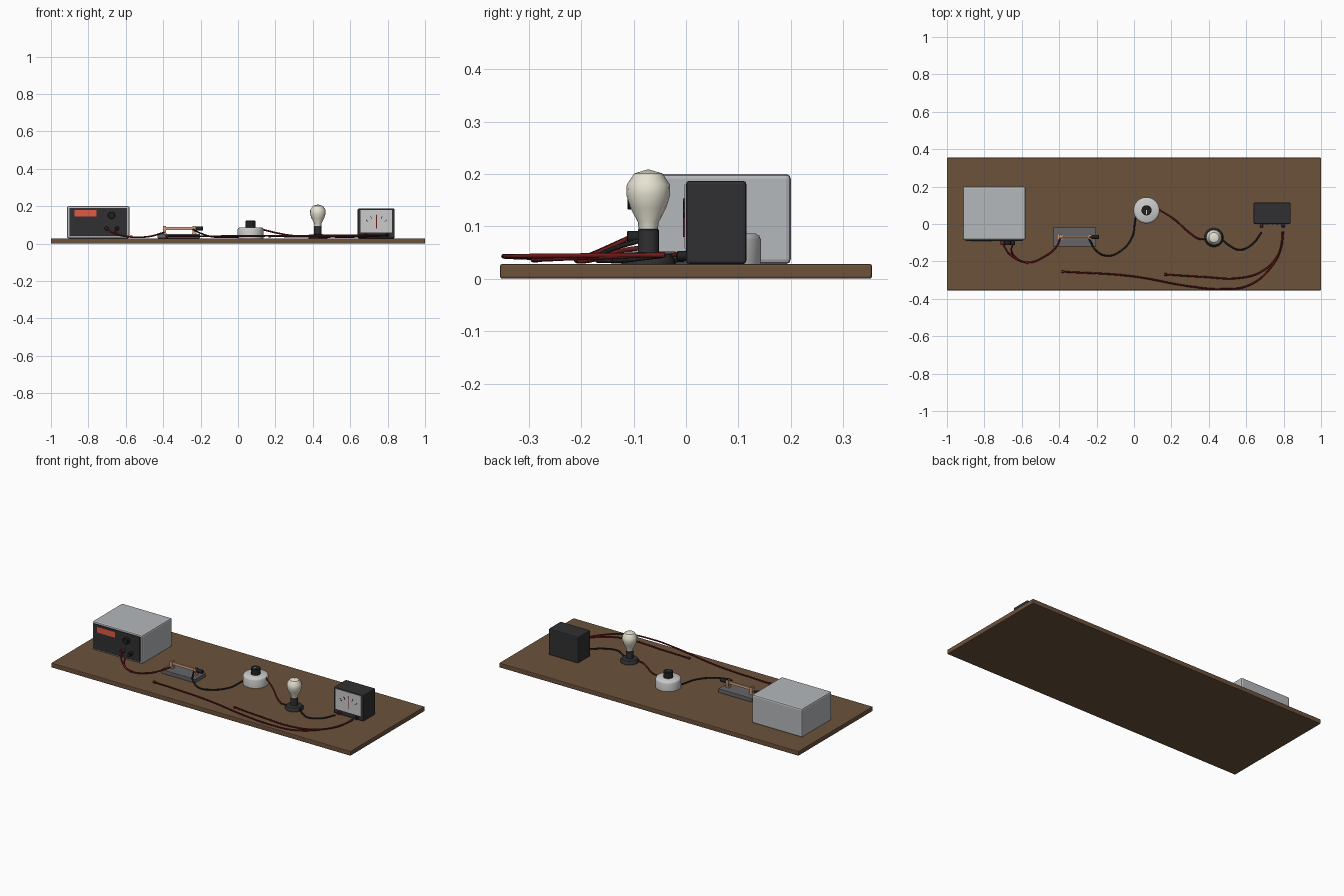
import bpy, bmesh, math
from mathutils import Matrix

if "Cube" in bpy.data.objects:
    bpy.data.objects.remove(bpy.data.objects["Cube"])

def mat(name, *c):
    m = bpy.data.materials.new(name)
    m.diffuse_color = (*c, 1)
    m.use_nodes = True
    m.node_tree.nodes["Principled BSDF"].inputs["Base Color"].default_value = m.diffuse_color
    return m

WOOD = mat("wood", 0.15, 0.085, 0.045)
SILVER = mat("silver", 0.46, 0.48, 0.5)
STONE = mat("slate", 0.13, 0.13, 0.14)
DARK = mat("dark", 0.03, 0.03, 0.032)
BLACK = mat("black", 0.015, 0.015, 0.015)
RED = mat("red", 0.15, 0.01, 0.01)
DISPLAY = mat("display", 0.75, 0.1, 0.06)
COPPER = mat("copper", 0.7, 0.36, 0.22)
WHITE = mat("white", 0.75, 0.75, 0.73)
GLASS = mat("glass", 0.8, 0.77, 0.65)

def finish(name, bm, m, smooth=False):
    bmesh.ops.recalc_face_normals(bm, faces=bm.faces)
    me = bpy.data.meshes.new(name)
    bm.to_mesh(me)
    bm.free()
    ob = bpy.data.objects.new(name, me)
    bpy.context.collection.objects.link(ob)
    me.materials.append(m)
    if smooth:
        bpy.ops.object.select_all(action='DESELECT')
        ob.select_set(True)
        bpy.context.view_layer.objects.active = ob
        bpy.ops.object.shade_smooth_by_angle(angle=math.radians(40))
    return ob

def box(name, x, y, z, m, bevel=0, tilt=0):
    """Box from (min, max) ranges, optionally tilted about y."""
    bm = bmesh.new()
    c = [(a + b) / 2 for a, b in (x, y, z)]
    s = [b - a for a, b in (x, y, z)]
    bmesh.ops.create_cube(bm, size=1, matrix=Matrix.Translation(c)
                          @ Matrix.Rotation(tilt, 4, 'Y') @ Matrix.Diagonal((*s, 1)))
    if bevel:
        bmesh.ops.bevel(bm, geom=bm.edges[:], offset=bevel, segments=2, affect='EDGES', profile=0.5)
    return finish(name, bm, m)

def lathe(name, at, profile, m, n=32, axis='Z'):
    """Spin (radius, height) points around z, or around a line towards -y or +x."""
    bm = bmesh.new()
    vs = [bm.verts.new((r, 0, h)) for r, h in profile]
    es = [bm.edges.new(p) for p in zip(vs, vs[1:])]
    bmesh.ops.spin(bm, geom=vs + es, cent=(0, 0, 0), axis=(0, 0, 1), angle=2 * math.pi, steps=n)
    bmesh.ops.remove_doubles(bm, verts=bm.verts, dist=1e-5)
    rot = {'Z': Matrix(), 'Y': Matrix.Rotation(math.pi / 2, 4, 'X'), 'X': Matrix.Rotation(math.pi / 2, 4, 'Y')}[axis]
    bm.transform(Matrix.Translation(at) @ rot)
    return finish(name, bm, m, True)

def cyl(name, at, r, h, m, axis='Z', n=24, b=0.002):
    return lathe(name, at, [(0, 0), (r, 0), (r, h - b), (r - b, h), (0, h)], m, n, axis)

def wire(name, pts, m, r=0.0045):
    cu = bpy.data.curves.new(name, 'CURVE')
    cu.dimensions = '3D'
    cu.bevel_depth, cu.bevel_resolution, cu.resolution_u = r, 2, 8
    cu.use_fill_caps = True
    sp = cu.splines.new('BEZIER')
    sp.bezier_points.add(len(pts) - 1)
    for p, co in zip(sp.bezier_points, pts):
        p.co = co
        p.handle_left_type = p.handle_right_type = 'AUTO'
    ob = bpy.data.objects.new(name, cu)
    bpy.context.collection.objects.link(ob)
    cu.materials.append(m)
    bpy.ops.object.select_all(action='DESELECT')
    ob.select_set(True)
    bpy.context.view_layer.objects.active = ob
    bpy.ops.object.convert(target='MESH')

# base board
box("board", (-1, 1), (-0.355, 0.355), (0, 0.028), WOOD, 0.004)

# power supply
box("supply_case", (-0.915, -0.58), (-0.085, 0.2), (0.028, 0.2), SILVER, 0.009)
box("supply_panel", (-0.902, -0.593), (-0.091, -0.08), (0.04, 0.19), DARK, 0.002)
box("supply_display", (-0.875, -0.757), (-0.094, -0.085), (0.145, 0.18), DISPLAY)
cyl("supply_knob", (-0.676, -0.09, 0.151), 0.019, 0.022, BLACK, 'Y')
cyl("supply_red_terminal", (-0.703, -0.09, 0.08), 0.011, 0.023, RED, 'Y')
cyl("supply_black_terminal", (-0.647, -0.09, 0.08), 0.011, 0.023, BLACK, 'Y')

# knife switch
box("switch_base", (-0.43, -0.203), (-0.12, -0.018), (0.028, 0.052), STONE, 0.003)
for i, x in enumerate((-0.393, -0.235)):
    for j, y in enumerate((-0.078, -0.06)):
        box(f"switch_jaw_{i}_{j}", (x - 0.007, x + 0.007), (y - 0.003, y + 0.003), (0.05, 0.094), COPPER)
    box(f"switch_foot_{i}", (x - 0.012, x + 0.012), (-0.082, -0.056), (0.05, 0.057), COPPER)
box("switch_blade", (-0.4, -0.22), (-0.073, -0.065), (0.073, 0.088), COPPER)
cyl("switch_handle", (-0.238, -0.069, 0.081), 0.011, 0.052, BLACK, 'X')

# round dial control
lathe("dial_body", (0.067, 0.073, 0.028),
      [(0, 0), (0.07, 0), (0.07, 0.046), (0.067, 0.054), (0.06, 0.058), (0, 0.058)], WHITE, 48)
cyl("dial_knob", (0.067, 0.073, 0.085), 0.027, 0.037, BLACK)
box("dial_pointer", (0.065, 0.069), (0.05, 0.074), (0.118, 0.124), WHITE)

# bulb and holder
B = (0.427, -0.072, 0)
lathe("bulb_base", B, [(0, 0.028), (0.051, 0.028), (0.051, 0.036), (0.043, 0.047), (0.022, 0.05), (0, 0.05)], DARK)
cyl("bulb_socket", (0.427, -0.072, 0.048), 0.02, 0.047, DARK)
lathe("bulb_glass", B, [(0, 0.09), (0.018, 0.092), (0.02, 0.108), (0.034, 0.135), (0.042, 0.16),
                        (0.041, 0.18), (0.027, 0.201), (0, 0.209)], GLASS, 16)

# meter
box("meter_case", (0.64, 0.838), (0, 0.115), (0.028, 0.187), DARK, 0.006)
box("meter_face", (0.655, 0.824), (-0.003, 0.004), (0.058, 0.18), WHITE)
box("meter_needle", (0.738, 0.742), (-0.006, -0.003), (0.08, 0.152), RED)
for i in range(5):
    a = math.radians(-50 + 25 * i)
    x, z = 0.74 + 0.066 * math.sin(a), 0.08 + 0.066 * math.cos(a)
    box(f"meter_tick_{i}", (x - 0.0015, x + 0.0015), (-0.005, -0.002), (z - 0.008, z + 0.008), BLACK, tilt=a)
cyl("meter_red_terminal", (0.682, 0.002, 0.044), 0.009, 0.02, RED, 'Y')
cyl("meter_black_terminal", (0.798, 0.002, 0.044), 0.009, 0.02, BLACK, 'Y')

# wires
wire("wire_supply_switch", [(-0.703, -0.105, 0.08), (-0.66, -0.165, 0.053), (-0.57, -0.205, 0.035),
     (-0.48, -0.175, 0.037), (-0.41, -0.115, 0.055), (-0.395, -0.075, 0.06)], RED)
wire("wire_supply_loose", [(-0.647, -0.105, 0.08), (-0.655, -0.145, 0.06), (-0.62, -0.19, 0.042),
     (-0.57, -0.208, 0.036)], RED)
wire("wire_switch_dial", [(-0.24, -0.08, 0.075), (-0.2, -0.145, 0.055), (-0.14, -0.17, 0.037), (-0.075, -0.147, 0.034),
     (-0.01, -0.07, 0.034), (0.005, 0.01, 0.038), (0.012, 0.06, 0.045)], BLACK)
wire("wire_dial_bulb", [(0.12, 0.085, 0.078), (0.215, 0.025, 0.055), (0.295, -0.045, 0.042),
     (0.35, -0.08, 0.038), (0.39, -0.08, 0.04)], RED)
wire("wire_bulb_meter", [(0.465, -0.078, 0.04), (0.51, -0.115, 0.036), (0.565, -0.138, 0.034),
     (0.63, -0.11, 0.036), (0.682, -0.045, 0.044)], BLACK)
wire("probe_wire_long", [(-0.38, -0.255, 0.04), (-0.02, -0.278, 0.04), (0.31, -0.335, 0.042), (0.46, -0.348, 0.043),
     (0.62, -0.325, 0.043), (0.745, -0.215, 0.044), (0.785, -0.13, 0.045), (0.798, -0.04, 0.045)], RED)
wire("probe_wire_short", [(0.17, -0.27, 0.04), (0.36, -0.282, 0.036), (0.57, -0.288, 0.036), (0.68, -0.255, 0.038),
     (0.765, -0.175, 0.041), (0.79, -0.1, 0.044), (0.793, -0.04, 0.047)], RED)

# loose wire tips
for i, (x, y, z) in enumerate(((-0.57, -0.207, 0.036), (-0.38, -0.255, 0.04), (0.17, -0.27, 0.04))):
    cyl(f"wire_tip_{i}", (x - 0.007, y, z), 0.007, 0.014, RED, 'X', 12)
